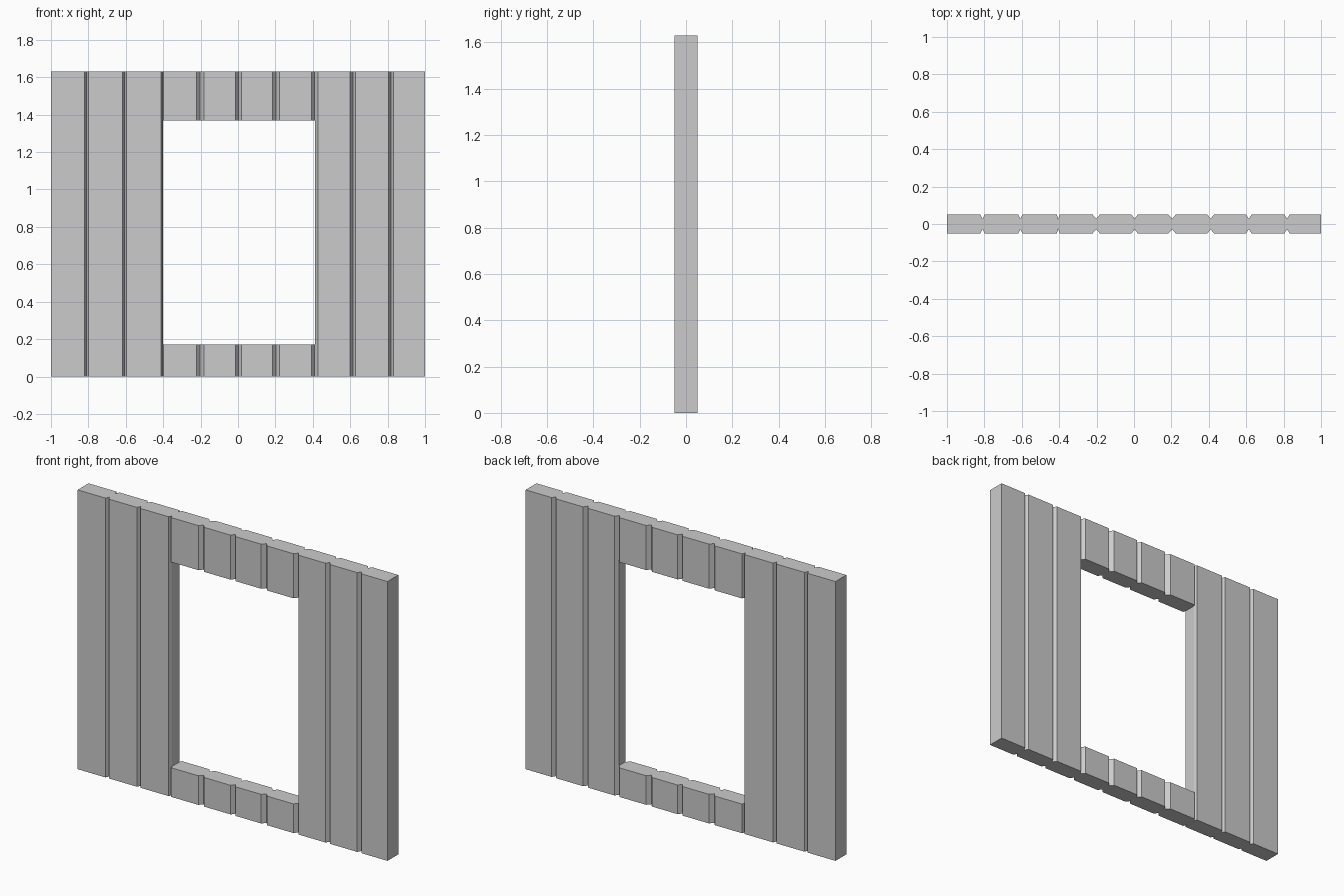
import bpy, bmesh

if "Cube" in bpy.data.objects:
    bpy.data.objects.remove(bpy.data.objects["Cube"])

W, T, H = 1.0, 0.05, 1.63          # half width, half thickness, height
DEPTH = 0.022                      # groove depth
# groove centre and half width
GROOVES = [(-0.81, 0.011), (-0.607, 0.011), (-0.405, 0.008), (-0.202, 0.019),
           (0.003, 0.016), (0.204, 0.019), (0.41, 0.017), (0.614, 0.015), (0.818, 0.014)]


def prism(name, outline, z0, z1):
    """Extrude an xy outline vertically from z0 to z1."""
    bm = bmesh.new()
    face = bm.faces.new([bm.verts.new((x, y, z0)) for x, y in outline])
    top = bmesh.ops.extrude_face_region(bm, geom=[face])["geom"]
    bmesh.ops.translate(bm, vec=(0, 0, z1 - z0),
                        verts=[v for v in top if isinstance(v, bmesh.types.BMVert)])
    bmesh.ops.recalc_face_normals(bm, faces=bm.faces)
    mesh = bpy.data.meshes.new(name)
    bm.to_mesh(mesh)
    bm.free()
    obj = bpy.data.objects.new(name, mesh)
    bpy.context.collection.objects.link(obj)
    return obj


# plank wall: V grooves on both faces
front = [(-W, -T)]
for x, h in GROOVES:
    front += [(x - h, -T), (x, -T + DEPTH), (x + h, -T)]
front.append((W, -T))
back = [(x, -y) for x, y in reversed(front)]
wall = prism("plank_wall", front + back, 0, H)

# window opening
x0, x1 = -0.402, 0.412
cutter = prism("window_cutter", [(x0, -0.2), (x1, -0.2), (x1, 0.2), (x0, 0.2)], 0.17, 1.37)
cut = wall.modifiers.new("window_opening", 'BOOLEAN')
cut.operation = 'DIFFERENCE'
cut.solver = 'EXACT'
cut.object = cutter
bpy.context.view_layer.objects.active = wall
bpy.ops.object.modifier_apply(modifier=cut.name)
bpy.data.objects.remove(cutter)
